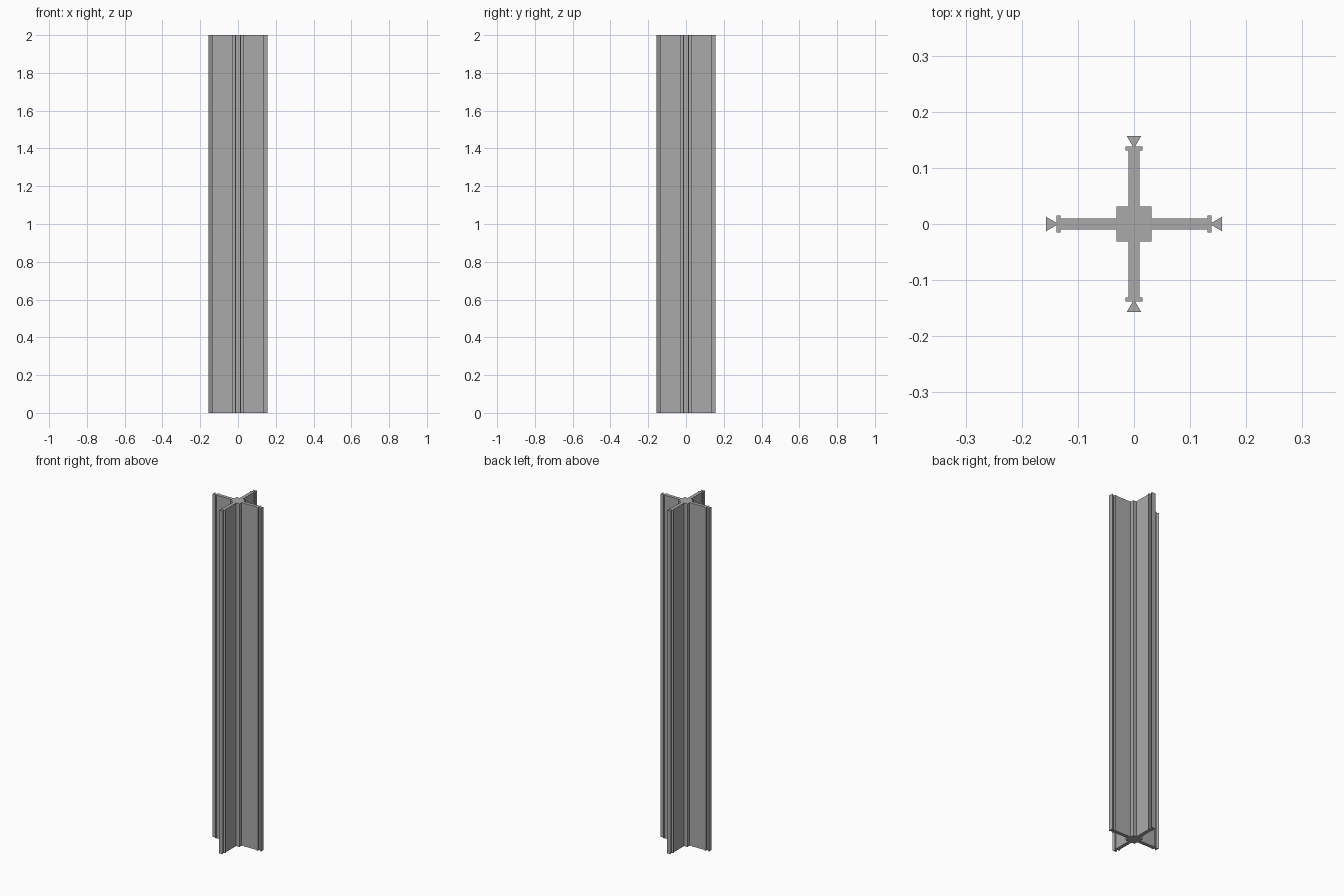
import bpy
import bmesh
from mathutils import Matrix, Vector

cube = bpy.data.objects.get("Cube")
if cube:
    bpy.data.objects.remove(cube, do_unlink=True)

HEIGHT = 2.0
HUB = 0.031          # half width of the square hub
WEB = 0.010          # half thickness of each arm
FLANGE = 0.015       # half width of the end flange
FLANGE_IN, FLANGE_OUT = 0.131, 0.138
BEAD_TIP, BEAD_END = 0.136, 0.157

grey = bpy.data.materials.new("plain_grey")
grey.use_nodes = True
colour = (0.4, 0.4, 0.4, 1)
grey.diffuse_color = colour
grey.node_tree.nodes["Principled BSDF"].inputs["Base Color"].default_value = colour


def quarter_turn(points, turn):
    rotation = Matrix.Rotation(turn * 1.5707963, 2)
    return [rotation @ Vector(p) for p in points]


def extrude_profile(name, outline):
    """Extrude a flat counter-clockwise outline to the full height."""
    bm = bmesh.new()
    base = bm.faces.new([bm.verts.new((p.x, p.y, 0)) for p in outline])
    result = bmesh.ops.extrude_face_region(bm, geom=[base], use_keep_orig=True)
    top = [v for v in result["geom"] if isinstance(v, bmesh.types.BMVert)]
    bmesh.ops.translate(bm, verts=top, vec=(0, 0, HEIGHT))
    bmesh.ops.recalc_face_normals(bm, faces=bm.faces)
    mesh = bpy.data.meshes.new(name)
    bm.to_mesh(mesh)
    bm.free()
    mesh.materials.append(grey)
    obj = bpy.data.objects.new(name, mesh)
    bpy.context.collection.objects.link(obj)
    return obj


# Cross-shaped core: one arm outline repeated around the hub
arm = [(HUB, -HUB), (HUB, -WEB), (FLANGE_IN, -WEB), (FLANGE_IN, -FLANGE),
       (FLANGE_OUT, -FLANGE), (FLANGE_OUT, FLANGE), (FLANGE_IN, FLANGE),
       (FLANGE_IN, WEB), (HUB, WEB)]
core = [p for turn in range(4) for p in quarter_turn(arm, turn)]
extrude_profile("cross_core", core)

# Flared edge strip on the end of each arm
strip = [(BEAD_TIP, -0.001), (BEAD_END, -0.013),
         (BEAD_END, 0.013), (BEAD_TIP, 0.001)]
for turn, side in enumerate(("left", "back", "right", "front")):
    extrude_profile(side + "_edge_strip", quarter_turn(strip, turn))
